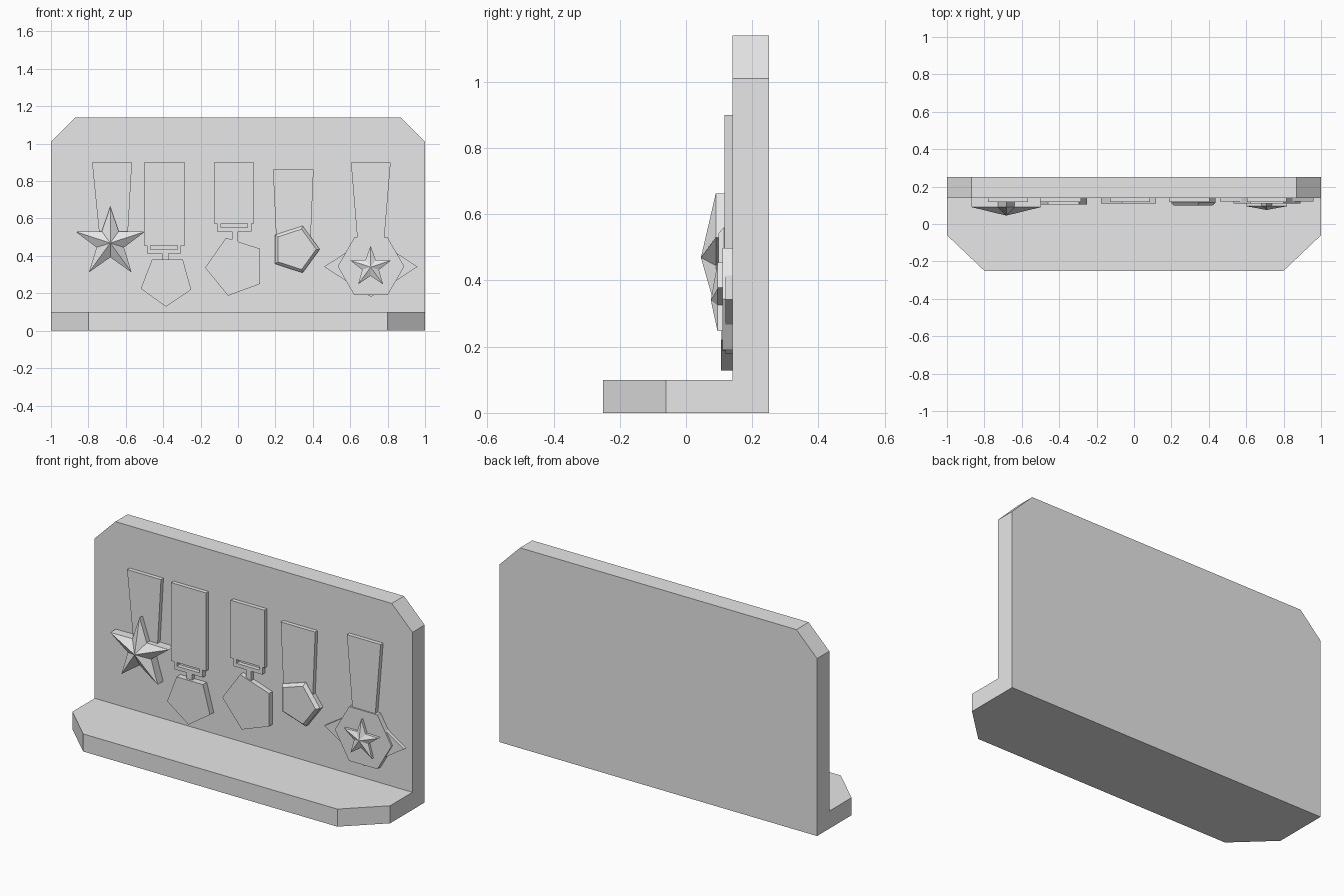
import bpy
import bmesh
import math

cube = bpy.data.objects.get("Cube")
if cube:
    bpy.data.objects.remove(cube, do_unlink=True)

grey = bpy.data.materials.new("plain grey")
grey.use_nodes = True
grey.diffuse_color = (0.8, 0.8, 0.8, 1)
grey.node_tree.nodes["Principled BSDF"].inputs["Base Color"].default_value = (0.8, 0.8, 0.8, 1)

WALL = 0.14          # front surface of the back board
BURY = WALL + 0.01   # medal pieces sink slightly into the board


def finish(name, bm):
    bmesh.ops.recalc_face_normals(bm, faces=bm.faces)
    mesh = bpy.data.meshes.new(name)
    bm.to_mesh(mesh)
    bm.free()
    mesh.materials.append(grey)
    obj = bpy.data.objects.new(name, mesh)
    bpy.context.collection.objects.link(obj)


def prism(bm, outline, offset):
    """Extrude a flat outline and return its far cap."""
    face = bm.faces.new([bm.verts.new(p) for p in outline])
    result = bmesh.ops.extrude_face_region(bm, geom=[face], use_keep_orig=True)
    bmesh.ops.translate(bm, vec=offset, verts=[g for g in result["geom"] if isinstance(g, bmesh.types.BMVert)])
    return next(g for g in result["geom"] if isinstance(g, bmesh.types.BMFace))


def plate(name, outline, front, back=BURY, peak=None, bevel=None):
    """Upright plate from (x, z) points, with an optional peak or bevelled rim."""
    bm = bmesh.new()
    cap = prism(bm, [(x, back, z) for x, z in outline], (0, front - back, 0))
    if peak:
        tip = bmesh.ops.poke(bm, faces=[cap])["verts"][0]
        tip.co.y = peak
    if bevel:
        inset, lift = bevel
        bm.normal_update()
        bmesh.ops.inset_region(bm, faces=[cap], thickness=inset, use_even_offset=True)
        for v in cap.verts:
            v.co.y -= lift
    finish(name, bm)


def ring(cx, cz, radii, count, start=90):
    """Points around a centre, cycling through the given radii."""
    points = []
    for i in range(count):
        a = math.radians(start + 360 * i / count)
        r = radii[i % len(radii)]
        points.append((cx + r * math.cos(a), cz + r * math.sin(a)))
    return points


def ribbon(name, top, bottom, z_top, z_bottom):
    plate(name, [(top[0], z_top), (top[1], z_top), (bottom[1], z_bottom), (bottom[0], z_bottom)], 0.117)


def clasp(name, cx, z, stem_x, stem_z):
    """Slotted holder under a ribbon, ending in a narrow stem."""
    w, s, d = 0.091, 0.072, 0.042
    plate(name, [(cx - w, z), (cx - w, z - d), (stem_x - 0.017, z - d), (stem_x - 0.017, stem_z),
                 (stem_x + 0.017, stem_z), (stem_x + 0.017, z - d), (cx + w, z - d), (cx + w, z),
                 (cx + s, z), (cx + s, z - d / 2), (cx - s, z - d / 2), (cx - s, z)], 0.117)


# Stand: back board and foot
plate("back_board", [(-1, 0), (1, 0), (1, 1.01), (0.87, 1.14), (-0.87, 1.14), (-1, 1.01)], WALL, back=0.25)
bm = bmesh.new()
prism(bm, [(-1, WALL, 0), (-1, -0.06, 0), (-0.8, -0.25, 0), (0.8, -0.25, 0), (1, -0.06, 0), (1, WALL, 0)],
      (0, 0, 0.1))
finish("base_shelf", bm)

# Faceted star medal
ribbon("star_ribbon", (-0.78, -0.567), (-0.74, -0.59), 0.9, 0.5)
plate("star_medal", ring(-0.683, 0.469, (0.194, 0.077), 10), 0.09, peak=0.045)

# Two medals hanging from slotted clasps
ribbon("second_ribbon", (-0.503, -0.283), (-0.503, -0.283), 0.9, 0.455)
clasp("second_clasp", -0.395, 0.455, -0.388, 0.37)
plate("second_medal", [(-0.46, 0.38), (-0.295, 0.38), (-0.25, 0.22), (-0.385, 0.128), (-0.52, 0.225)], 0.105)

ribbon("middle_ribbon", (-0.128, 0.086), (-0.128, 0.086), 0.9, 0.572)
clasp("middle_clasp", -0.02, 0.572, -0.016, 0.47)
plate("middle_medal", [(-0.064, 0.497), (0.118, 0.438), (0.118, 0.25), (-0.053, 0.187), (-0.176, 0.337)], 0.11)

# Bevelled pentagon medal
ribbon("fourth_ribbon", (0.187, 0.404), (0.205, 0.388), 0.861, 0.48)
plate("fourth_medal", ring(0.305, 0.435, (0.132,), 5, start=0), 0.115, bevel=(0.015, 0.017))

# Layered medal: diamond, hexagon and small star
ribbon("layered_ribbon", (0.604, 0.816), (0.638, 0.782), 0.9, 0.49)
plate("layered_diamond", [(0.46, 0.342), (0.711, 0.505), (0.96, 0.342), (0.711, 0.18)], 0.12)
plate("layered_hexagon", ring(0.711, 0.344, (0.178,), 6, start=0), 0.11)
plate("layered_star", ring(0.709, 0.34, (0.114, 0.047), 10), 0.095, peak=0.075)
